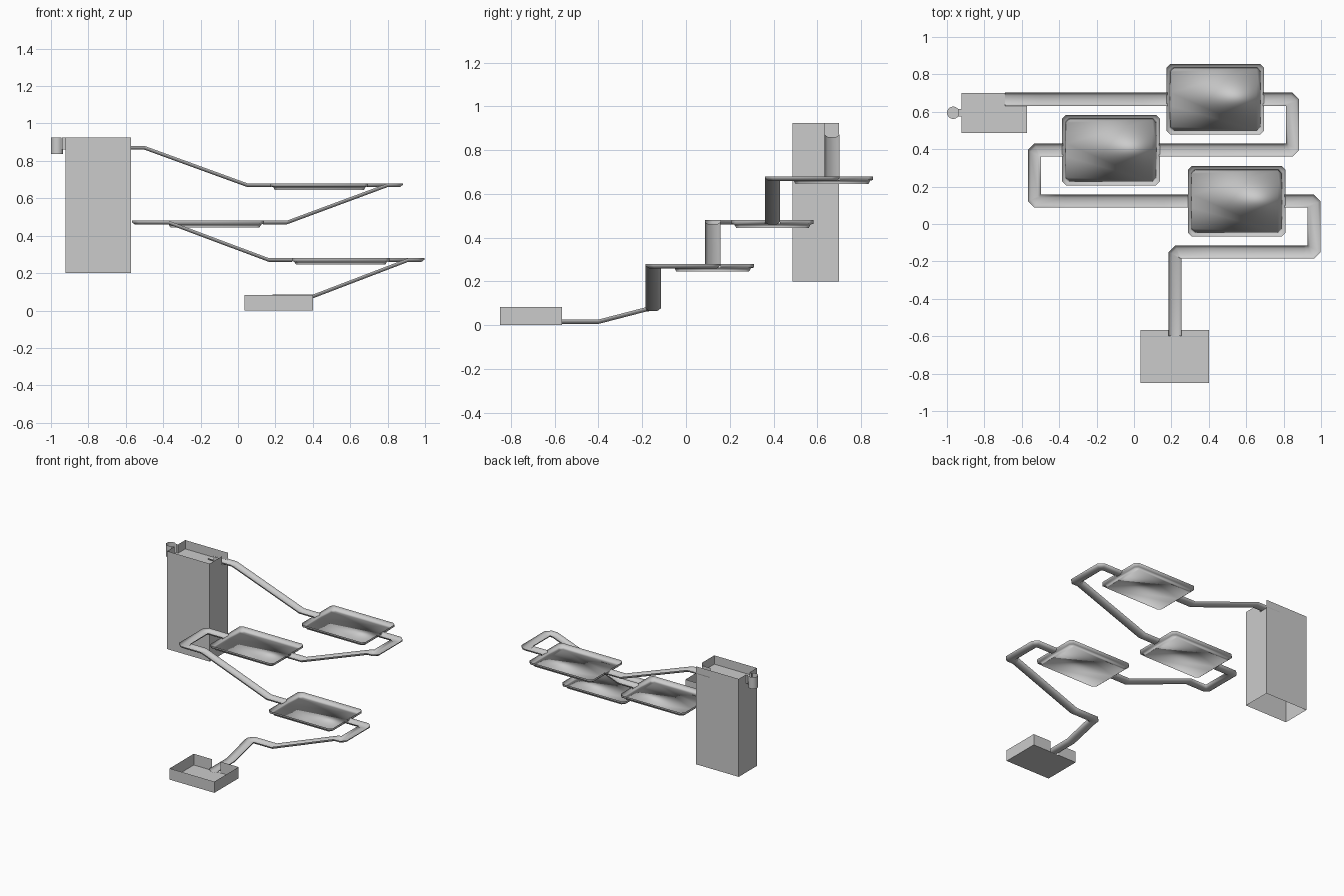
import bpy, bmesh, math
from mathutils import Vector

if "Cube" in bpy.data.objects:
    bpy.data.objects.remove(bpy.data.objects["Cube"])

grey = bpy.data.materials.new("light_grey")
grey.diffuse_color = (0.6, 0.6, 0.6, 1)
grey.use_nodes = True
grey.node_tree.nodes["Principled BSDF"].inputs["Base Color"].default_value = grey.diffuse_color
W, D = 0.035, 0.02          # channel half width and depth


def finish(name, bm, smooth=False, recalc=True):
    bmesh.ops.remove_doubles(bm, verts=bm.verts, dist=1e-5)
    if recalc:
        bmesh.ops.recalc_face_normals(bm, faces=bm.faces)
    me = bpy.data.meshes.new(name)
    for f in bm.faces:
        f.smooth = smooth
    bm.to_mesh(me)
    bm.free()
    me.materials.append(grey)
    ob = bpy.data.objects.new(name, me)
    bpy.context.collection.objects.link(ob)
    return ob


def face(bm, pts):
    return bm.faces.new([bm.verts.new(p) for p in pts])


def wall(bm, a, b, z0, z1):
    face(bm, [(*a, z0), (*b, z0), (*b, z1), (*a, z1)])


# Open channel swept along a path, with the outside of every bend chamfered
def channel(name, path):
    profile = [(-W, 0), (-W, -0.008), (-W * 0.55, -D), (W * 0.55, -D), (W, -0.008), (W, 0)]
    pts = [Vector(p) for p in path]
    rings = []
    for i, p in enumerate(pts):
        a = p - pts[i - 1] if i else pts[1] - p
        b = pts[i + 1] - p if i < len(pts) - 1 else a
        a, b = a.xy.normalized(), b.xy.normalized()
        na, nb = Vector((-a.y, a.x)), Vector((-b.y, b.x))
        turn = a.x * b.y - a.y * b.x
        miter = (na + nb) / (1 + na.dot(nb))
        steps = [-a, b] if abs(turn) > 0.1 else [Vector((0, 0))]
        for s in steps:
            ring = []
            for u, h in profile:
                t = (1 - math.copysign(1, turn) * u / W) / 2
                q = p.xy + miter * u + s * 0.035 * t
                ring.append((q.x, q.y, p.z + h))
            rings.append(ring)
    bm = bmesh.new()
    rows = [[bm.verts.new(c) for c in r] for r in rings]
    for r0, r1 in zip(rows, rows[1:]):
        for k in range(len(profile) - 1):
            bm.faces.new((r0[k], r1[k], r1[k + 1], r0[k + 1]))
    ob = finish(name, bm, True, False)
    bpy.context.view_layer.objects.active = ob
    ob.select_set(True)
    bpy.ops.object.shade_smooth_by_angle(angle=math.radians(60))
    ob.select_set(False)


# Shallow basin with clipped corners and gaps where the channels join
def basin(name, cx, cy, z):
    hx, hy, c = 0.261, 0.188, 0.02
    layers = [(0, 0), (0.0, -0.016), (0.014, -0.02), (0.022, -0.035)]
    bm = bmesh.new()
    rows = []
    for inset, h in layers:
        x, y = hx - inset, hy - inset
        half = [(x, -y + c), (x, -W), (x, W), (x, y - c), (x - c, y), (-x + c, y)]
        loop = half + [(-px, -py) for px, py in half]
        rows.append([bm.verts.new((cx + px, cy + py, z + h)) for px, py in loop])
    n = len(rows[0])
    for level, (r0, r1) in enumerate(zip(rows, rows[1:])):
        for i in range(n):
            if level == 0 and i in (1, 7):
                continue
            j = (i + 1) % n
            bm.faces.new((r0[j], r0[i], r1[i], r1[j]))
    bm.faces.new(rows[-1])
    finish(name, bm, True, False)


channel("upper_channel", [(-0.69, 0.667, 0.88), (-0.50, 0.667, 0.88), (0.05, 0.667, 0.68),
                          (0.18, 0.667, 0.68)])
channel("second_channel", [(0.69, 0.667, 0.68), (0.847, 0.667, 0.68), (0.847, 0.395, 0.68),
                           (0.80, 0.395, 0.68), (0.26, 0.395, 0.48), (0.135, 0.395, 0.48)])
channel("third_channel", [(-0.38, 0.395, 0.48), (-0.533, 0.395, 0.48), (-0.533, 0.122, 0.48),
                          (-0.37, 0.122, 0.48), (0.165, 0.122, 0.28), (0.29, 0.122, 0.28)])
channel("lower_channel", [(0.805, 0.122, 0.28), (0.962, 0.122, 0.28), (0.962, -0.15, 0.28),
                          (0.91, -0.15, 0.28), (0.40, -0.15, 0.085), (0.22, -0.15, 0.085),
                          (0.22, -0.18, 0.083), (0.22, -0.40, 0.026), (0.22, -0.60, 0.026)])
basin("upper_basin", 0.435, 0.667, 0.68)
basin("middle_basin", -0.123, 0.395, 0.48)
basin("lower_basin", 0.549, 0.122, 0.28)

# Tall tank: open underneath, sunken floor on top, openings for spout and channel
x0, x1, y0, y1 = -0.922, -0.573, 0.487, 0.70
zb, zf, zt = 0.20, 0.86, 0.925
bm = bmesh.new()
wall(bm, (x0, y0), (x1, y0), zb, zt)
wall(bm, (x1, y1), (x0, y1), zb, zt)
wall(bm, (x1, y0), (x1, y1), zb, zf)
wall(bm, (x1, y0), (x1, 0.632), zf, zt)
wall(bm, (x0, y1), (x0, y0), zb, zf)
wall(bm, (x0, y1), (x0, 0.615), zf, zt)
wall(bm, (x0, 0.575), (x0, y0), zf, zt)
face(bm, [(x0, y0, zf), (x1, y0, zf), (x1, y1, zf), (x0, y1, zf)])
# Guide plate beside the outlet
wall(bm, (-0.645, 0.632), (x1, 0.632), zf, 0.905)
finish("tank", bm, recalc=False)

# Round inlet cup and its short neck
bm = bmesh.new()
cx, cy, r, n = -0.967, 0.595, 0.033, 20
ring = [(cx + r * math.cos(math.tau * (k + 0.5) / n), cy + r * math.sin(math.tau * (k + 0.5) / n))
        for k in range(n)]
for k in range(n):
    a, b = ring[k], ring[(k + 1) % n]
    in_neck = (a[0] + b[0]) / 2 > cx + 0.026
    wall(bm, a, b, 0.838, zf if in_neck else zt)
face(bm, [(*p, 0.838) for p in ring])
cup = finish("inlet_cup", bm, True, False)
bpy.context.view_layer.objects.active = cup
cup.select_set(True)
bpy.ops.object.shade_smooth_by_angle(angle=math.radians(40))
cup.select_set(False)
bm = bmesh.new()
for y in (cy - 0.02, cy + 0.02):
    wall(bm, (-0.94, y), (x0, y), zf, zt)
face(bm, [(-0.94, cy - 0.02, zf), (x0, cy - 0.02, zf), (x0, cy + 0.02, zf), (-0.94, cy + 0.02, zf)])
finish("inlet_neck", bm, recalc=False)

# Catch tray with a slot in the back wall
x0, x1, y0, y1, h = 0.035, 0.402, -0.85, -0.567, 0.083
bm = bmesh.new()
face(bm, [(x0, y0, 0), (x1, y0, 0), (x1, y1, 0), (x0, y1, 0)])
wall(bm, (x0, y0), (x1, y0), 0, h)
wall(bm, (x1, y0), (x1, y1), 0, h)
wall(bm, (x0, y1), (x0, y0), 0, h)
wall(bm, (x1, y1), (0.255, y1), 0, h)
wall(bm, (0.185, y1), (x0, y1), 0, h)
finish("catch_tray", bm, recalc=False)
